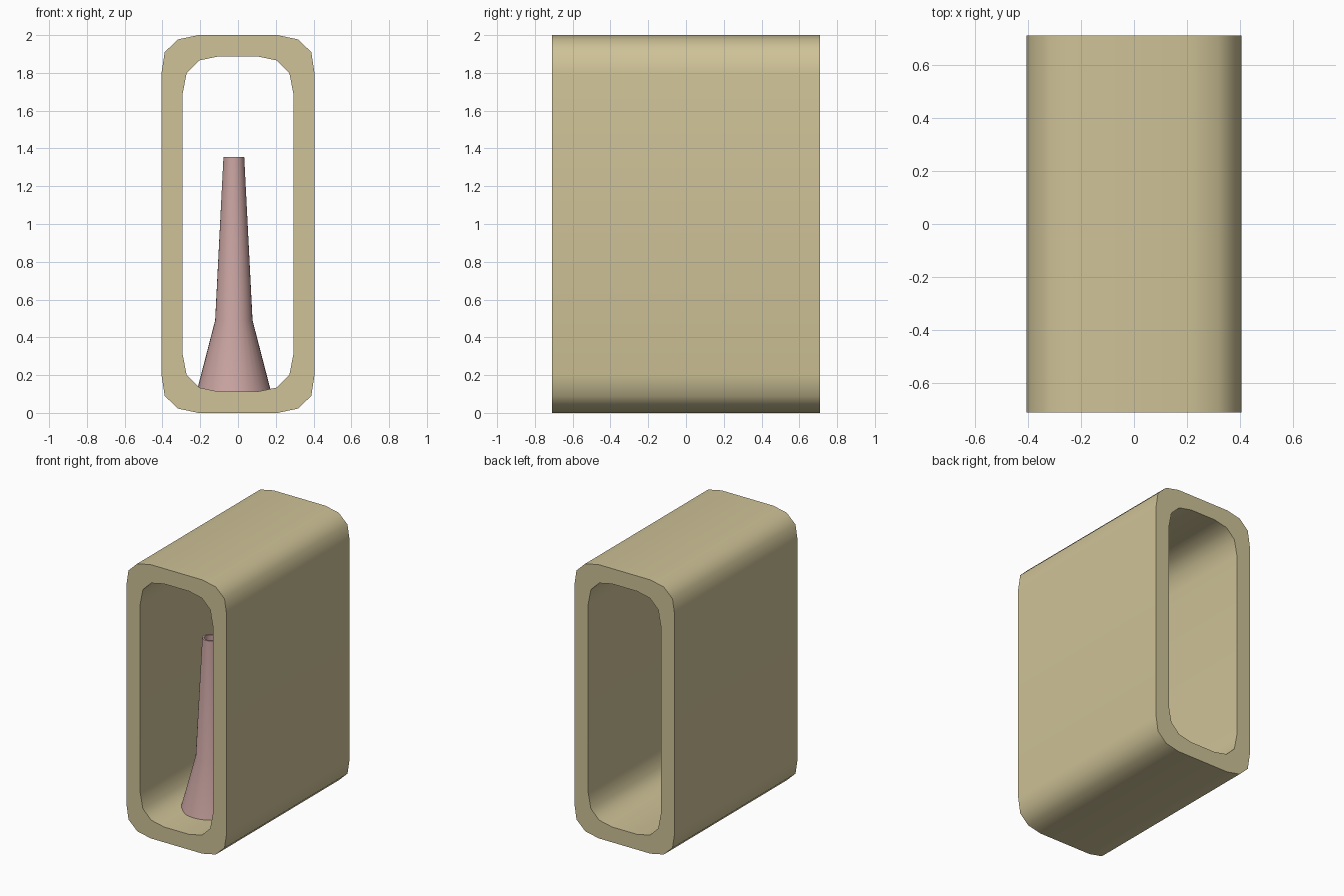
import bpy, bmesh, math

if "Cube" in bpy.data.objects:
    bpy.data.objects.remove(bpy.data.objects["Cube"])


def material(name, rgb):
    m = bpy.data.materials.new(name)
    m.diffuse_color = (*rgb, 1.0)
    m.use_nodes = True
    m.node_tree.nodes["Principled BSDF"].inputs["Base Color"].default_value = m.diffuse_color
    return m


def finish(bm, name, mat, angle):
    bmesh.ops.recalc_face_normals(bm, faces=bm.faces)
    me = bpy.data.meshes.new(name)
    bm.to_mesh(me)
    bm.free()
    me.materials.append(mat)
    ob = bpy.data.objects.new(name, me)
    bpy.context.collection.objects.link(ob)
    bpy.ops.object.select_all(action='DESELECT')
    ob.select_set(True)
    bpy.context.view_layer.objects.active = ob
    bpy.ops.object.shade_smooth_by_angle(angle=math.radians(angle))
    return ob


def bridge(bm, a, b):
    n = len(a)
    for i in range(n):
        j = (i + 1) % n
        bm.faces.new((a[i], a[j], b[j], b[i]))


def rounded_loop(corner):
    # mirror one upper-right corner into a closed outline centred on z = 1
    top = corner + [(-x, z) for x, z in reversed(corner)]
    return [(x, 1 + z) for x, z in top] + [(-x, 1 - z) for x, z in top]


sand = material("sand", (0.62, 0.54, 0.31))
dusty_pink = material("dusty pink", (0.59, 0.375, 0.36))

# Open rectangular frame with rounded corners
outer = rounded_loop([(0.405, 0.80), (0.388, 0.91), (0.318, 0.977), (0.21, 1.0)])
inner = rounded_loop([(0.295, 0.68), (0.272, 0.80), (0.205, 0.866), (0.10, 0.888)])
bm = bmesh.new()
rings = [[bm.verts.new((x, y, z)) for x, z in loop]
         for loop, y in ((outer, -0.71), (outer, 0.71), (inner, 0.71), (inner, -0.71))]
for k in range(4):
    bridge(bm, rings[k], rings[(k + 1) % 4])
finish(bm, "frame", sand, 50)

# Hollow tapered vase standing on the frame floor
profile = [(0.197, 0.112), (0.099, 0.49), (0.055, 1.355),
           (0.043, 1.355), (0.085, 0.49), (0.175, 0.13)]
CX, CY, N = -0.022, -0.285, 32
bm = bmesh.new()
rings = [[bm.verts.new((CX + r * math.cos(2 * math.pi * i / N),
                        CY + r * math.sin(2 * math.pi * i / N), z)) for i in range(N)]
         for r, z in profile]
for a, b in zip(rings, rings[1:]):
    bridge(bm, a, b)
bm.faces.new(rings[0])
bm.faces.new(rings[-1])
finish(bm, "vase", dusty_pink, 40)
